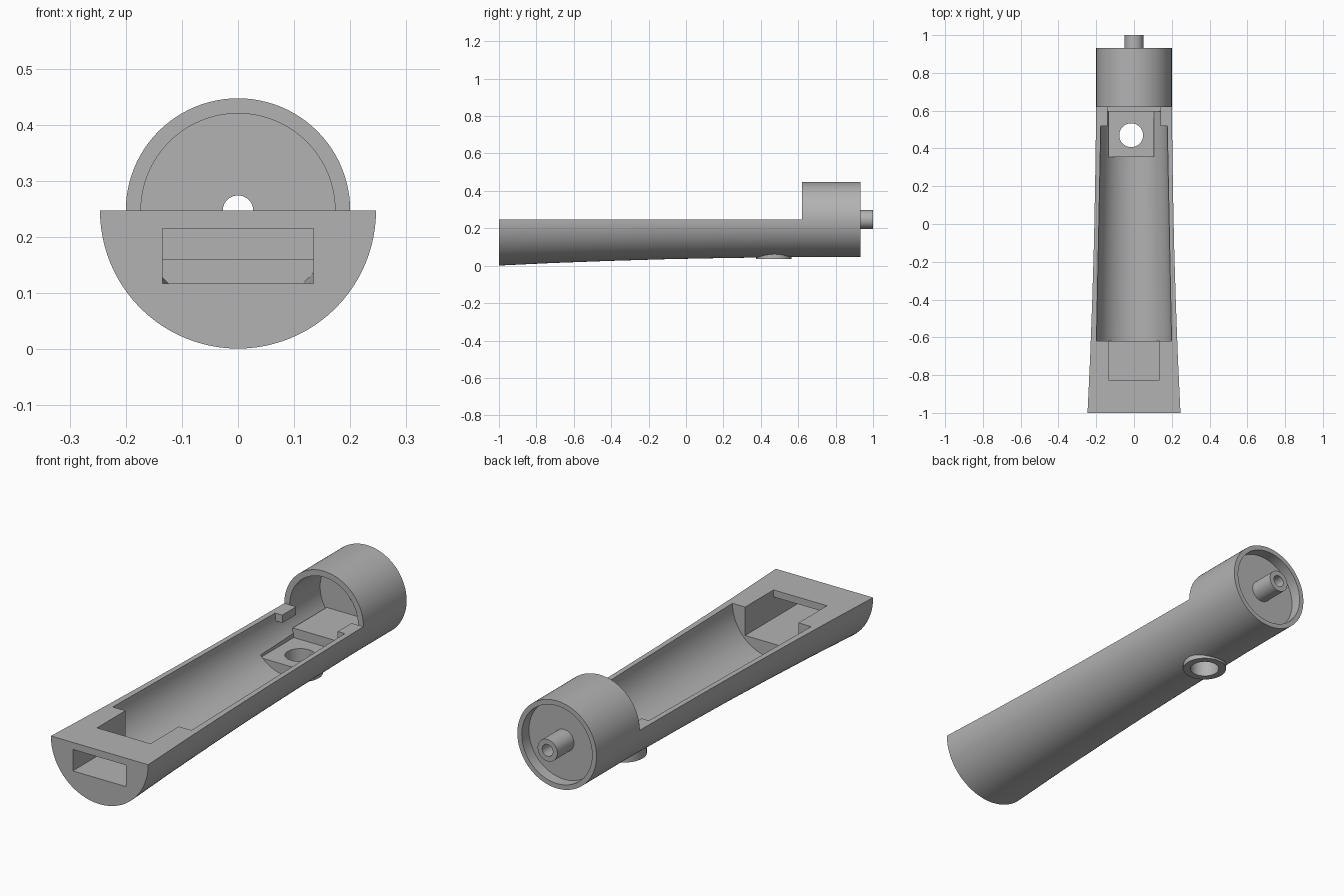
import bpy, bmesh, math

if "Cube" in bpy.data.objects:
    bpy.data.objects.remove(bpy.data.objects["Cube"])

AXIS_Z = 0.247

grey = bpy.data.materials.new("plain grey")
grey.diffuse_color = (0.45, 0.45, 0.45, 1)
grey.use_nodes = True
grey.node_tree.nodes["Principled BSDF"].inputs["Base Color"].default_value = grey.diffuse_color


def make(name, bm):
    bmesh.ops.recalc_face_normals(bm, faces=bm.faces)
    me = bpy.data.meshes.new(name)
    bm.to_mesh(me)
    bm.free()
    me.materials.append(grey)
    ob = bpy.data.objects.new(name, me)
    bpy.context.collection.objects.link(ob)
    return ob


def lathe(name, profile, half=False, seg=96):
    """Closed round solid along y from (y, radius) pairs; half keeps the lower side."""
    bm = bmesh.new()
    if half:
        angles = [math.pi + math.pi * i / (seg // 2) for i in range(seg // 2 + 1)]
    else:
        angles = [2 * math.pi * i / seg for i in range(seg)]
    rings = [[bm.verts.new((r * math.cos(a), y, AXIS_Z + r * math.sin(a))) for a in angles]
             for y, r in profile]
    n = len(angles)
    for a, b in zip(rings, rings[1:]):
        for i in range(n):
            j = (i + 1) % n
            bm.faces.new((a[i], a[j], b[j], b[i]))
    bm.faces.new(rings[0])
    bm.faces.new(rings[-1])
    return make(name, bm)


def box(name, x0, x1, y0, y1, z0, z1):
    bm = bmesh.new()
    bmesh.ops.create_cube(bm, size=1)
    for v in bm.verts:
        v.co = ((x0 + x1) / 2 + v.co.x * (x1 - x0),
                (y0 + y1) / 2 + v.co.y * (y1 - y0),
                (z0 + z1) / 2 + v.co.z * (z1 - z0))
    return make(name, bm)


def post(name, x, y, r, z0, z1):
    bm = bmesh.new()
    bmesh.ops.create_cone(bm, cap_ends=True, segments=64, radius1=r, radius2=r, depth=z1 - z0)
    bmesh.ops.translate(bm, verts=bm.verts, vec=(x, y, (z0 + z1) / 2))
    return make(name, bm)


def combine(target, other, operation):
    bpy.context.view_layer.objects.active = target
    mod = target.modifiers.new("bool", 'BOOLEAN')
    mod.operation = operation
    mod.solver = 'EXACT'
    mod.object = other
    bpy.ops.object.modifier_apply(modifier=mod.name)
    bpy.data.objects.remove(other)


# Tapered half-round handle shell with round head and underside boss
shell = lathe("handle_shell", [(-1, 0.246), (-0.7, 0.232), (-0.4, 0.221), (-0.1, 0.212),
                               (0.2, 0.206), (0.62, 0.2), (0.7, 0.198)], half=True)
combine(shell, lathe("head", [(0.62, 0.2), (0.932, 0.2)]), 'UNION')
combine(shell, post("boss", -0.015, 0.47, 0.095, 0.037, 0.1), 'UNION')

# Cavity, leaving the screw platform, rear block and rim tabs standing
cavity = lathe("cavity", [(-0.62, 0.199), (0.52, 0.176), (0.62, 0.173), (0.84, 0.173)])
combine(cavity, box("rear_block", -0.14, 0.14, 0.595, 0.95, 0, 0.16), 'DIFFERENCE')
combine(cavity, box("platform", -0.135, 0.105, 0.355, 0.65, 0, 0.117), 'DIFFERENCE')
for s in (-1, 1):
    x0, x1 = sorted((s * 0.14, s * 0.25))
    combine(cavity, box("tab", x0, x1, 0.52, 0.62, 0.211, 0.3), 'DIFFERENCE')
combine(shell, cavity, 'DIFFERENCE')

# Rear recess and hollow pin
combine(shell, lathe("recess", [(0.88, 0.178), (1.1, 0.178)]), 'DIFFERENCE')
combine(shell, lathe("pin", [(0.86, 0.05), (1.0, 0.05)], seg=48), 'UNION')
combine(shell, lathe("pin_hole", [(0.8, 0.027), (1.1, 0.027)], seg=48), 'DIFFERENCE')

# Front slot, open pocket, platform seat and screw hole
for cut in (box("slot", -0.135, 0.135, -1.1, -0.6, 0.117, 0.215),
            box("pocket", -0.135, 0.135, -0.825, -0.61, 0.117, 0.4),
            box("seat", -0.135, 0.105, 0.355, 0.595, 0.117, 0.2),
            post("screw_hole", -0.015, 0.47, 0.063, -0.1, 0.19)):
    combine(shell, cut, 'DIFFERENCE')

# Smooth round surfaces, sharp edges kept
bpy.ops.object.select_all(action='DESELECT')
shell.select_set(True)
bpy.context.view_layer.objects.active = shell
bpy.ops.object.shade_smooth_by_angle(angle=math.radians(30))
